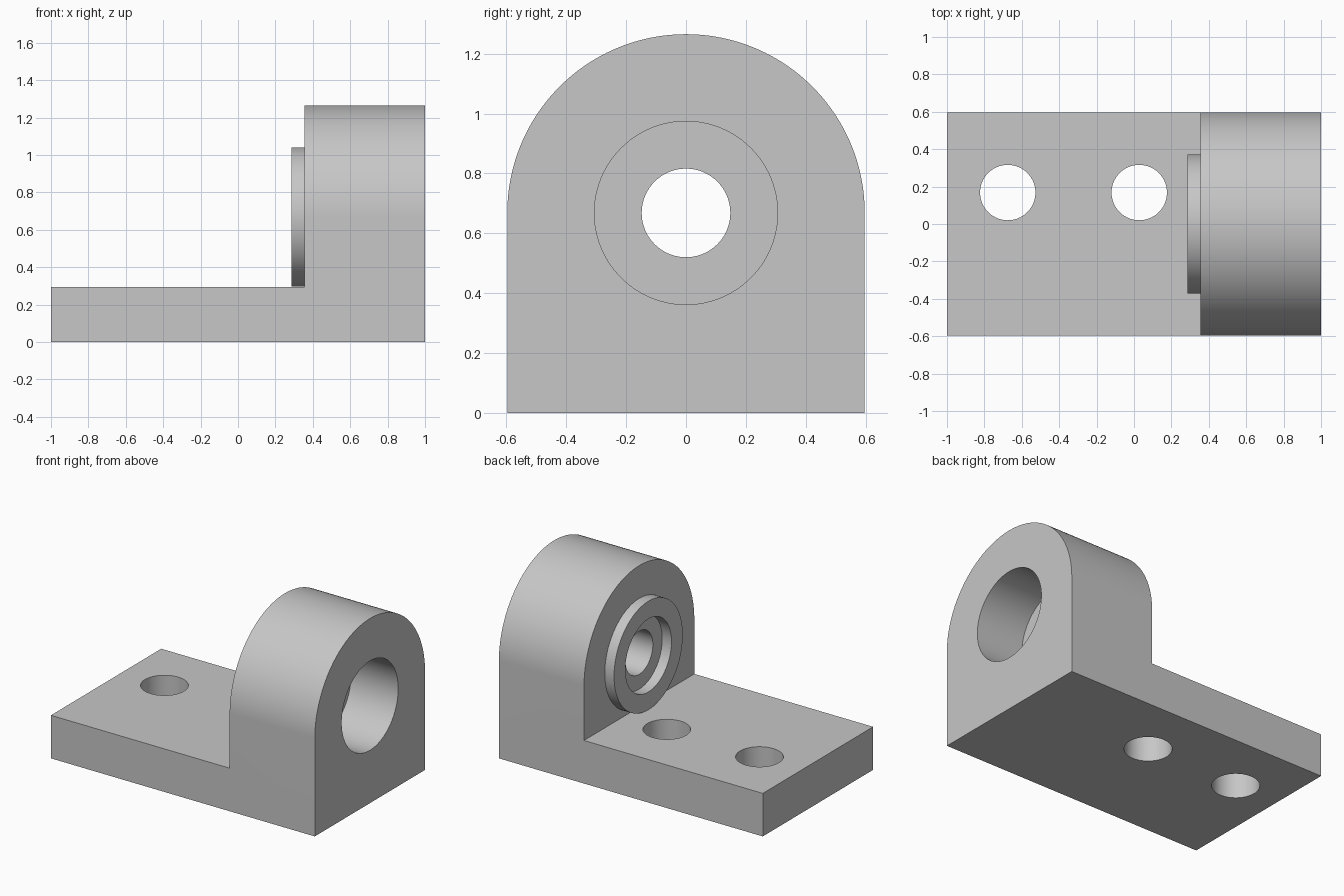
import bpy
import bmesh
from math import sin, cos, pi
from mathutils import Matrix

old = bpy.data.objects.get("Cube")
if old:
    bpy.data.objects.remove(old, do_unlink=True)

# Main dimensions
HALF_W = 0.597       # half width, also the arch radius
AXIS_Z = 0.668       # height of the bore axis
PLATE_TOP = 0.295
WALL_X = 0.355       # inner face of the upright
SEGS = 96

grey = bpy.data.materials.new("plain grey")
grey.use_nodes = True
colour = (0.57, 0.57, 0.57, 1)
grey.diffuse_color = colour
grey.node_tree.nodes["Principled BSDF"].inputs["Base Color"].default_value = colour


def make_object(name, bm):
    bmesh.ops.recalc_face_normals(bm, faces=bm.faces[:])
    mesh = bpy.data.meshes.new(name)
    bm.to_mesh(mesh)
    bm.free()
    obj = bpy.data.objects.new(name, mesh)
    bpy.context.collection.objects.link(obj)
    mesh.materials.append(grey)
    return obj


def select(obj):
    bpy.ops.object.select_all(action='DESELECT')
    obj.select_set(True)
    bpy.context.view_layer.objects.active = obj


def extrude_x(name, profile, x0, x1):
    """Prism from a (y, z) outline between two x positions."""
    bm = bmesh.new()
    face = bm.faces.new([bm.verts.new((x0, y, z)) for y, z in profile])
    moved = bmesh.ops.extrude_face_region(bm, geom=[face], use_keep_orig=True)
    verts = [g for g in moved["geom"] if isinstance(g, bmesh.types.BMVert)]
    bmesh.ops.translate(bm, verts=verts, vec=(x1 - x0, 0, 0))
    return make_object(name, bm)


def circle(radius):
    return [(radius * cos(2 * pi * i / SEGS), AXIS_Z + radius * sin(2 * pi * i / SEGS))
            for i in range(SEGS)]


def cut(target, cutter):
    cutter.hide_render = True
    mod = target.modifiers.new("cut", 'BOOLEAN')
    mod.operation = 'DIFFERENCE'
    mod.solver = 'EXACT'
    mod.object = cutter
    select(target)
    bpy.ops.object.modifier_apply(modifier=mod.name)
    bpy.data.objects.remove(cutter, do_unlink=True)


# Bracket body: arched block with the space above the plate removed
arch = [(HALF_W * cos(pi * i / SEGS), AXIS_Z + HALF_W * sin(pi * i / SEGS))
        for i in range(SEGS + 1)]
body = extrude_x("bracket_body", [(-HALF_W, 0), (HALF_W, 0)] + arch, -1, 1)
cut(body, extrude_x("space_cutter",
                    [(-1, PLATE_TOP), (1, PLATE_TOP), (1, 2), (-1, 2)], -2, WALL_X))

# Stepped bore through the upright
cut(body, extrude_x("wide_bore_cutter", circle(0.306), 0.643, 1.2))
cut(body, extrude_x("narrow_bore_cutter", circle(0.148), 0.2, 0.8))

# Two mounting holes through the plate
for x in (-0.675, 0.028):
    bm = bmesh.new()
    bmesh.ops.create_cone(bm, cap_ends=True, segments=SEGS, radius1=0.148, radius2=0.148,
                          depth=1, matrix=Matrix.Translation((x, 0.168, 0)))
    cut(body, make_object("mounting_hole_cutter", bm))

# Raised ring around the bore on the inner face
ring = extrude_x("boss_ring", circle(0.372), 0.285, WALL_X)
cut(ring, extrude_x("ring_cutter", circle(0.25), 0.1, 0.6))

for part in (body, ring):
    select(part)
    bpy.ops.object.shade_smooth_by_angle(angle=pi / 6)
